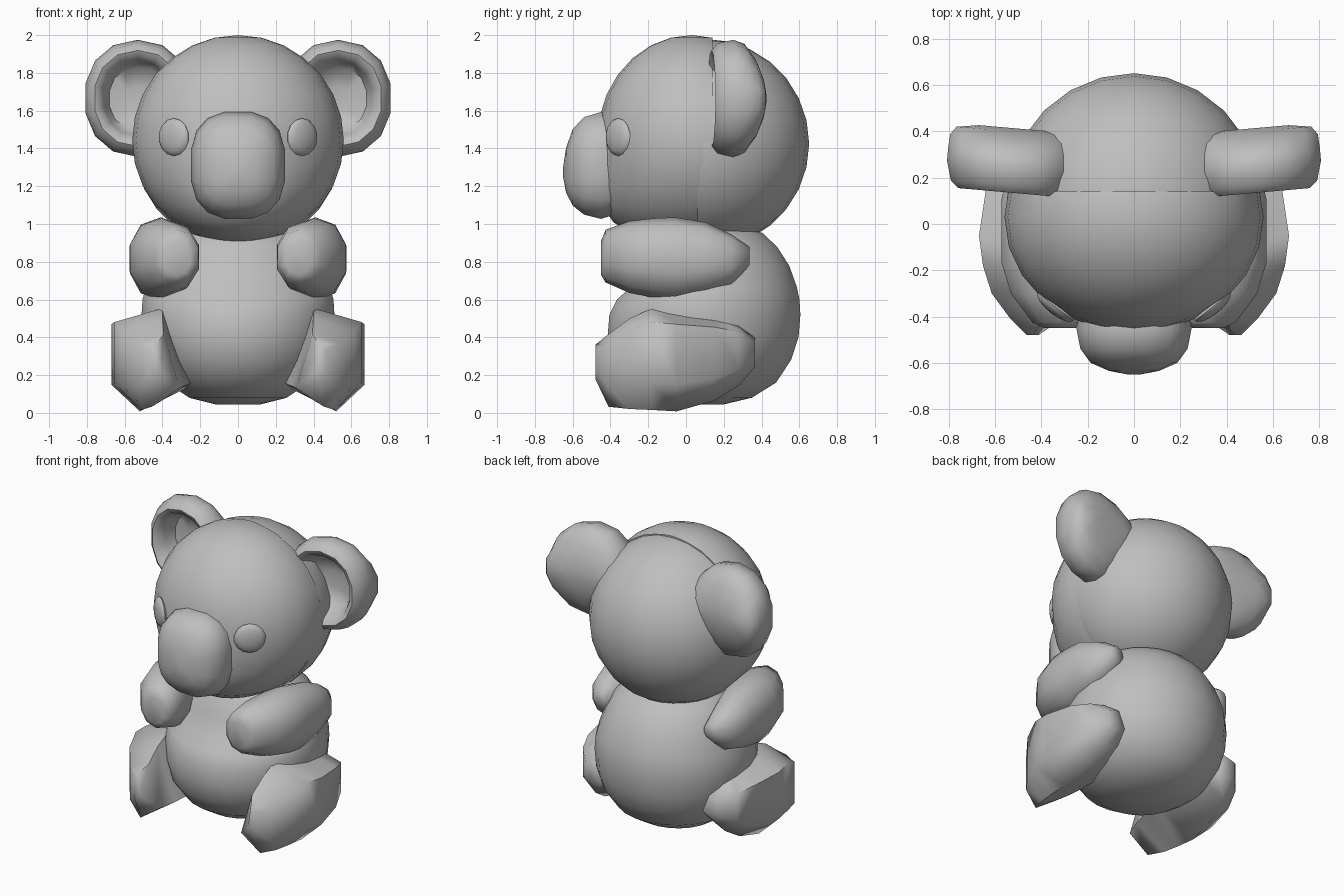
import bpy, bmesh, math
from mathutils import Vector, Matrix

if "Cube" in bpy.data.objects:
    bpy.data.objects.remove(bpy.data.objects["Cube"])

grey = bpy.data.materials.new("soft_grey")
grey.diffuse_color = (0.52, 0.52, 0.52, 1)
grey.use_nodes = True
grey.node_tree.nodes["Principled BSDF"].inputs["Base Color"].default_value = grey.diffuse_color


def finish(name, bm, mirror=False, angle=50):
    bmesh.ops.recalc_face_normals(bm, faces=bm.faces[:])
    me = bpy.data.meshes.new(name)
    bm.to_mesh(me)
    bm.free()
    me.materials.append(grey)
    ob = bpy.data.objects.new(name, me)
    bpy.context.collection.objects.link(ob)
    bpy.ops.object.select_all(action='DESELECT')
    ob.select_set(True)
    bpy.context.view_layer.objects.active = ob
    bpy.ops.object.shade_smooth_by_angle(angle=math.radians(angle))
    if mirror:
        ob.modifiers.new("Mirror", 'MIRROR')
    return ob


def loft(name, rings, **kw):
    """Skin a list of equal-length point rings and cap both ends."""
    bm = bmesh.new()
    rows = [[bm.verts.new(p) for p in ring] for ring in rings]
    n = len(rows[0])
    for a, b in zip(rows, rows[1:]):
        for i in range(n):
            j = (i + 1) % n
            bm.faces.new((a[i], a[j], b[j], b[i]))
    bm.faces.new(rows[0])
    bm.faces.new(rows[-1])
    return finish(name, bm, **kw)


def section(n, power=2.0):
    """Unit superellipse outline."""
    pts = []
    for i in range(n):
        t = 2 * math.pi * (i + 0.5) / n
        c, s = math.cos(t), math.sin(t)
        pts.append((math.copysign(abs(c) ** (2 / power), c),
                    math.copysign(abs(s) ** (2 / power), s)))
    return pts


def rings_along_y(outline, stations):
    """Stations are (y, centre x, centre z, radius x, radius z)."""
    return [[(cx + u * rx, y, cz + v * rz) for u, v in outline]
            for y, cx, cz, rx, rz in stations]


# Head: a face shell with a fuller jaw in front, and a slightly smaller back half
def head_half(name, centre, radii, y_cut, front, jaw=0.0):
    bm = bmesh.new()
    bmesh.ops.create_uvsphere(bm, u_segments=24, v_segments=14, radius=1)
    for v in bm.verts:
        x, y, z = v.co
        v.co = Vector(centre) + Vector((x * radii[0], y * radii[1], z * radii[2]))
        if z < 0 and y < 0:
            v.co.y += jaw * z * z * y
    cut = bmesh.ops.bisect_plane(
        bm, geom=bm.verts[:] + bm.edges[:] + bm.faces[:],
        plane_co=(0, y_cut, 0), plane_no=(0, 1 if front else -1, 0), clear_outer=True)
    rim = [e for e in cut["geom_cut"] if isinstance(e, bmesh.types.BMEdge)]
    bmesh.ops.edgeloop_fill(bm, edges=rim)
    finish(name, bm)


head_half("face_shell", (0, 0.03, 1.444), (0.56, 0.5, 0.556), 0.14, True, jaw=0.27)
head_half("back_of_head", (0, 0.1, 1.425), (0.55, 0.552, 0.555), 0.06, False)

# Body: round back and belly with a recessed chest; (z, half width, front y, back y)
body = [(0.045, 0.12, 0.0, 0.2), (0.08, 0.26, -0.18, 0.35), (0.16, 0.38, -0.31, 0.48),
        (0.28, 0.47, -0.395, 0.56), (0.4, 0.505, -0.42, 0.6), (0.52, 0.515, -0.41, 0.61),
        (0.6, 0.51, -0.37, 0.605), (0.67, 0.49, -0.29, 0.59), (0.78, 0.45, -0.24, 0.55),
        (0.88, 0.4, -0.19, 0.485), (0.95, 0.33, -0.13, 0.41), (1.0, 0.22, -0.06, 0.3)]
loft("body", [[(u * w, 0.1 + v * ((yb - 0.1) if v > 0 else (0.1 - yf)), z)
               for u, v in section(24)] for z, w, yf, yb in body])

# Arms reaching forward
loft("arm", rings_along_y(section(10, 2.2), [
    (-0.45, 0.32, 0.82, 0.07, 0.09), (-0.425, 0.325, 0.83, 0.12, 0.14),
    (-0.3, 0.37, 0.825, 0.17, 0.19), (-0.17, 0.4, 0.82, 0.18, 0.21),
    (-0.06, 0.41, 0.815, 0.17, 0.22), (0.1, 0.435, 0.82, 0.145, 0.19),
    (0.24, 0.44, 0.81, 0.11, 0.135), (0.335, 0.42, 0.83, 0.05, 0.05)]),
    mirror=True, angle=70)

# Legs: five-sided chunky feet
foot = [(-0.07, 0.275), (0.2, 0.2), (0.2, -0.13), (0.05, -0.275), (-0.23, -0.13)]
loft("leg", rings_along_y(foot, [
    (-0.48, 0.44, 0.27, 0.12, 0.33), (-0.41, 0.43, 0.225, 0.52, 0.7),
    (-0.3, 0.455, 0.26, 0.8, 0.87), (-0.18, 0.465, 0.285, 0.94, 0.98),
    (-0.05, 0.47, 0.275, 1.0, 0.97), (0.15, 0.47, 0.29, 0.85, 0.82),
    (0.28, 0.46, 0.31, 0.65, 0.6), (0.365, 0.45, 0.32, 0.3, 0.28)]),
    mirror=True, angle=70)

# Big nose
loft("nose", rings_along_y(section(16, 2.6), [
    (-0.36, 0, 1.31, 0.23, 0.26), (-0.45, 0, 1.31, 0.253, 0.287),
    (-0.54, 0, 1.308, 0.235, 0.262), (-0.6, 0, 1.3, 0.19, 0.205),
    (-0.635, 0, 1.285, 0.11, 0.12), (-0.65, 0, 1.275, 0.03, 0.03)]))

# Ears: thick bowls opening forward, as (y, x scale, z scale) from the inner floor to the back
ear_profile = [(0.3, 0.2, 0.2), (0.28, 0.54, 0.54), (0.2, 0.64, 0.64), (0.15, 0.72, 0.72),
               (0.135, 0.82, 0.82), (0.165, 0.94, 0.94), (0.25, 1.0, 1.0), (0.31, 0.98, 0.93),
               (0.365, 0.95, 0.68), (0.4, 0.85, 0.38), (0.415, 0.5, 0.12)]
ear = [[(0.53 + u * 0.285 * su, y + 0.025 * u * su, 1.665 + v * 0.31 * sv)
        for u, v in section(14, 2.15)] for y, su, sv in ear_profile]
loft("ear", ear, mirror=True, angle=60)

# Flattened eyes facing outward
bm = bmesh.new()
turn = Vector((0.62, -0.78, 0)).to_track_quat('Z', 'Y').to_matrix().to_4x4()
bmesh.ops.create_uvsphere(
    bm, u_segments=14, v_segments=8, radius=0.1,
    matrix=Matrix.Translation((0.34, -0.358, 1.46)) @ turn @ Matrix.Diagonal((1, 1, 0.33, 1)))
finish("eye", bm, mirror=True)
